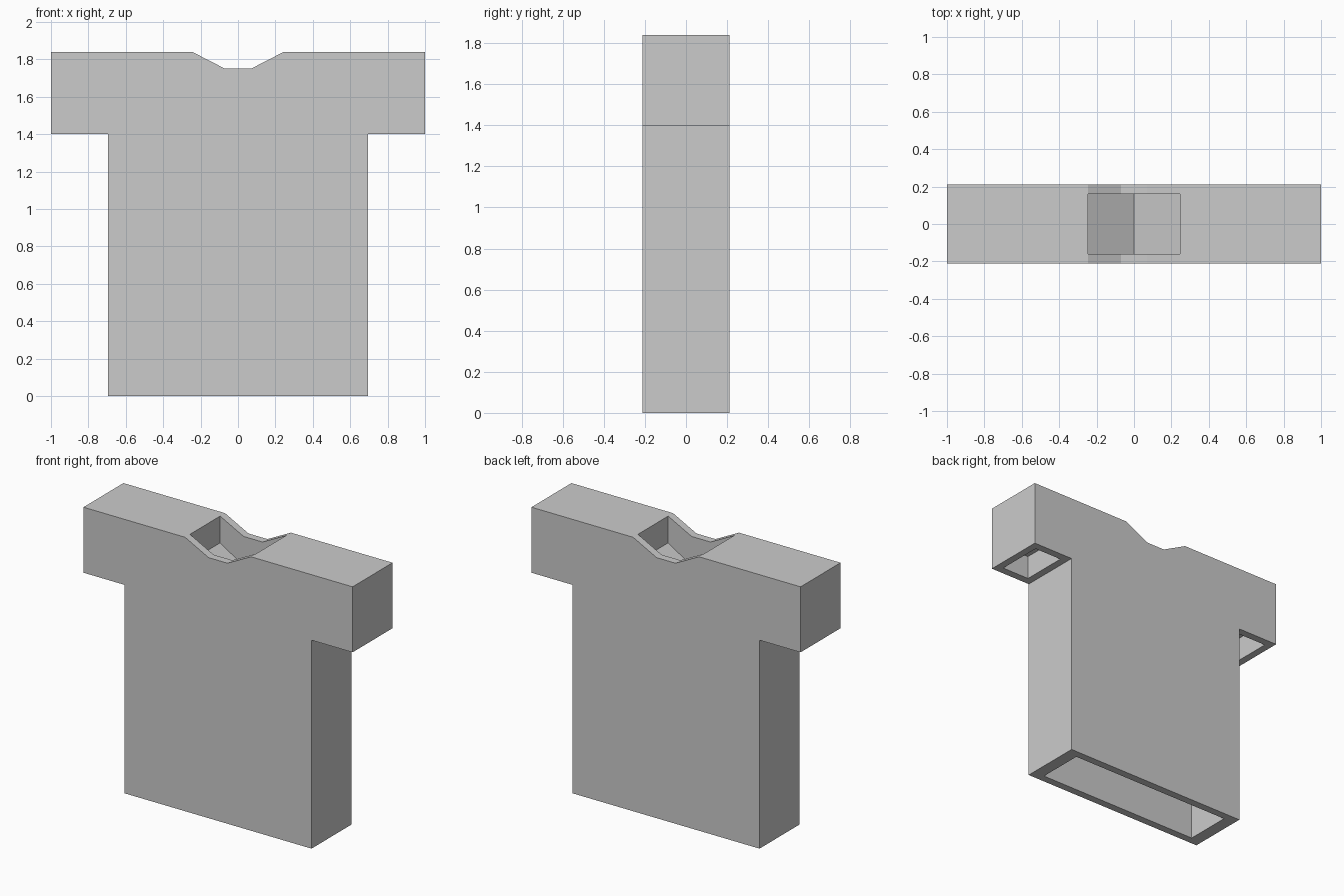
import bpy, bmesh

if "Cube" in bpy.data.objects:
    bpy.data.objects.remove(bpy.data.objects["Cube"])


def prism(name, half_profile, y):
    """Mirror a half outline (x, z) about x = 0 and extrude it from -y to y."""
    left = [(-x, z) for x, z in reversed(half_profile) if x > 0]
    return extrude(name, half_profile + left, y)


def extrude(name, outline, y):
    bm = bmesh.new()
    face = bm.faces.new([bm.verts.new((x, -y, z)) for x, z in outline])
    res = bmesh.ops.extrude_face_region(bm, geom=[face])
    moved = [v for v in res["geom"] if isinstance(v, bmesh.types.BMVert)]
    bmesh.ops.translate(bm, verts=moved, vec=(0, 2 * y, 0))
    bmesh.ops.recalc_face_normals(bm, faces=bm.faces)
    mesh = bpy.data.meshes.new(name)
    bm.to_mesh(mesh)
    bm.free()
    obj = bpy.data.objects.new(name, mesh)
    bpy.context.collection.objects.link(obj)
    return obj


def box_outline(x0, x1, z0, z1):
    return [(x0, z0), (x1, z0), (x1, z1), (x0, z1)]


# T-shaped shirt body with a dipped neckline
shirt = prism("shirt", [(0.695, 0), (0.695, 1.4), (1, 1.4), (1, 1.84),
                        (0.245, 1.84), (0.07, 1.75)], 0.212)

# Recessed openings: hem, two sleeves and the V-floored neck
cutters = [
    extrude("hem_opening", box_outline(-0.612, 0.612, -0.1, 0.3), 0.16),
    prism("neck_opening", [(0, 1.51), (0.245, 1.66), (0.245, 1.95)], 0.16),
]
for side, name in ((1, "right"), (-1, "left")):
    x0, x1 = sorted((side * 0.745, side * 0.95))
    cutters.append(extrude(name + "_sleeve_opening",
                           box_outline(x0, x1, 1.3, 1.56), 0.16))

for cutter in cutters:
    cutter.hide_render = True
    cutter.hide_set(True)
    mod = shirt.modifiers.new(cutter.name, 'BOOLEAN')
    mod.operation = 'DIFFERENCE'
    mod.solver = 'EXACT'
    mod.object = cutter

# Bake the cuts and drop the helpers
bpy.context.view_layer.objects.active = shirt
shirt.select_set(True)
for mod in list(shirt.modifiers):
    bpy.ops.object.modifier_apply(modifier=mod.name)
for cutter in cutters:
    bpy.data.objects.remove(cutter)
